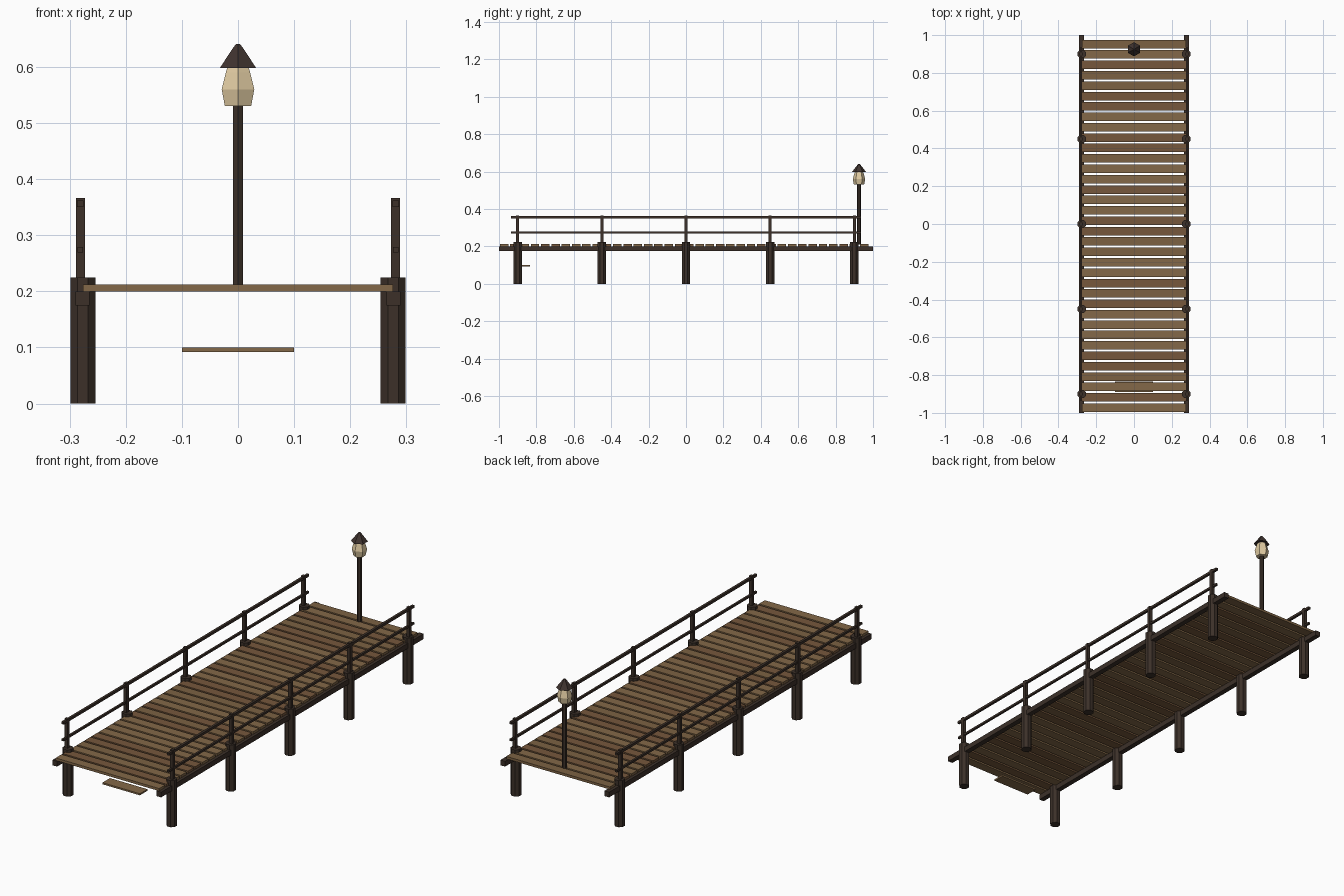
import bpy, math, random

if "Cube" in bpy.data.objects:
    bpy.data.objects.remove(bpy.data.objects["Cube"])
random.seed(4)


def mat(name, rgb):
    m = bpy.data.materials.new(name)
    m.diffuse_color = (*rgb, 1)
    m.use_nodes = True
    m.node_tree.nodes["Principled BSDF"].inputs["Base Color"].default_value = m.diffuse_color
    return m


DARK = mat("dark_wood", (0.045, 0.03, 0.022))
PLANKS = [mat("plank_tan", (0.23, 0.14, 0.065)),
          mat("plank_brown", (0.18, 0.095, 0.045)),
          mat("plank_mid", (0.2, 0.12, 0.055))]
GLOW = mat("lamp_glass", (0.75, 0.6, 0.36))
ROOF = mat("lamp_roof", (0.05, 0.033, 0.028))


def make(name, verts, faces, m):
    me = bpy.data.meshes.new(name)
    me.from_pydata(verts, [], faces)
    me.materials.append(m)
    ob = bpy.data.objects.new(name, me)
    bpy.context.collection.objects.link(ob)
    return ob


def lathe(name, x, y, profile, sides, m, turn=0.0):
    """Closed turned shape from (radius, z) pairs, bottom to top."""
    verts = [(x + r * math.cos(turn + math.tau * i / sides),
              y + r * math.sin(turn + math.tau * i / sides), z)
             for r, z in profile for i in range(sides)]
    faces = [tuple(reversed(range(sides)))]
    for k in range(len(profile) - 1):
        a, b = k * sides, (k + 1) * sides
        for i in range(sides):
            j = (i + 1) % sides
            faces.append((a + i, a + j, b + j, b + i))
    faces.append(tuple(range(len(verts) - sides, len(verts))))
    return make(name, verts, faces, m)


def box(name, x0, x1, y0, y1, z0, z1, m):
    verts = [(x, y, z) for z in (z0, z1)
             for x, y in ((x0, y0), (x1, y0), (x1, y1), (x0, y1))]
    faces = [(3, 2, 1, 0), (4, 5, 6, 7), (0, 1, 5, 4),
             (1, 2, 6, 5), (2, 3, 7, 6), (3, 0, 4, 7)]
    return make(name, verts, faces, m)


def beam(name, x, half, z0, z1, y0, y1):
    return box(name, x - half, x + half, y0, y1, z0, z1, DARK)


# Deck planks, laid crosswise with narrow gaps
for i in range(36):
    y = -0.9725 + 0.055 * i
    box("deck_plank", -0.276, 0.276, y - 0.0225, y + 0.0225,
        0.2, 0.212, random.choice(PLANKS))

# Both sides: stringer, piles, railing posts and rails
for s in (-1, 1):
    beam("stringer", s * 0.2775, 0.0125, 0.175, 0.2, -1, 1)
    for y in (-0.9, -0.45, 0, 0.45, 0.9):
        lathe("pile", s * 0.2765, y, [(0.0243, 0), (0.0243, 0.225)],
              8, DARK, math.pi / 8)
        beam("railing_post", s * 0.281, 0.008, 0.2, 0.366, y - 0.008, y + 0.008)
    beam("top_rail", s * 0.281, 0.006, 0.35, 0.362, -0.935, 0.935)
    beam("lower_rail", s * 0.281, 0.005, 0.269, 0.279, -0.935, 0.935)

# Low boarding step under the front end
box("step", -0.1, 0.1, -0.89, -0.833, 0.092, 0.1, PLANKS[0])

# Lamp at the far end: pole, glass and cap
LY = 0.925
lathe("lamp_pole", 0, LY, [(0.0108, 0.21), (0.0108, 0.532)], 6, DARK, math.pi / 6)
lathe("lamp_glass", 0, LY,
      [(0.027, 0.53), (0.0335, 0.56), (0.025, 0.59), (0.021, 0.601)],
      6, GLOW, math.pi / 6)
lathe("lamp_cap", 0, LY,
      [(0.0375, 0.598), (0.01, 0.634), (0.004, 0.641)], 6, ROOF, math.pi / 6)
